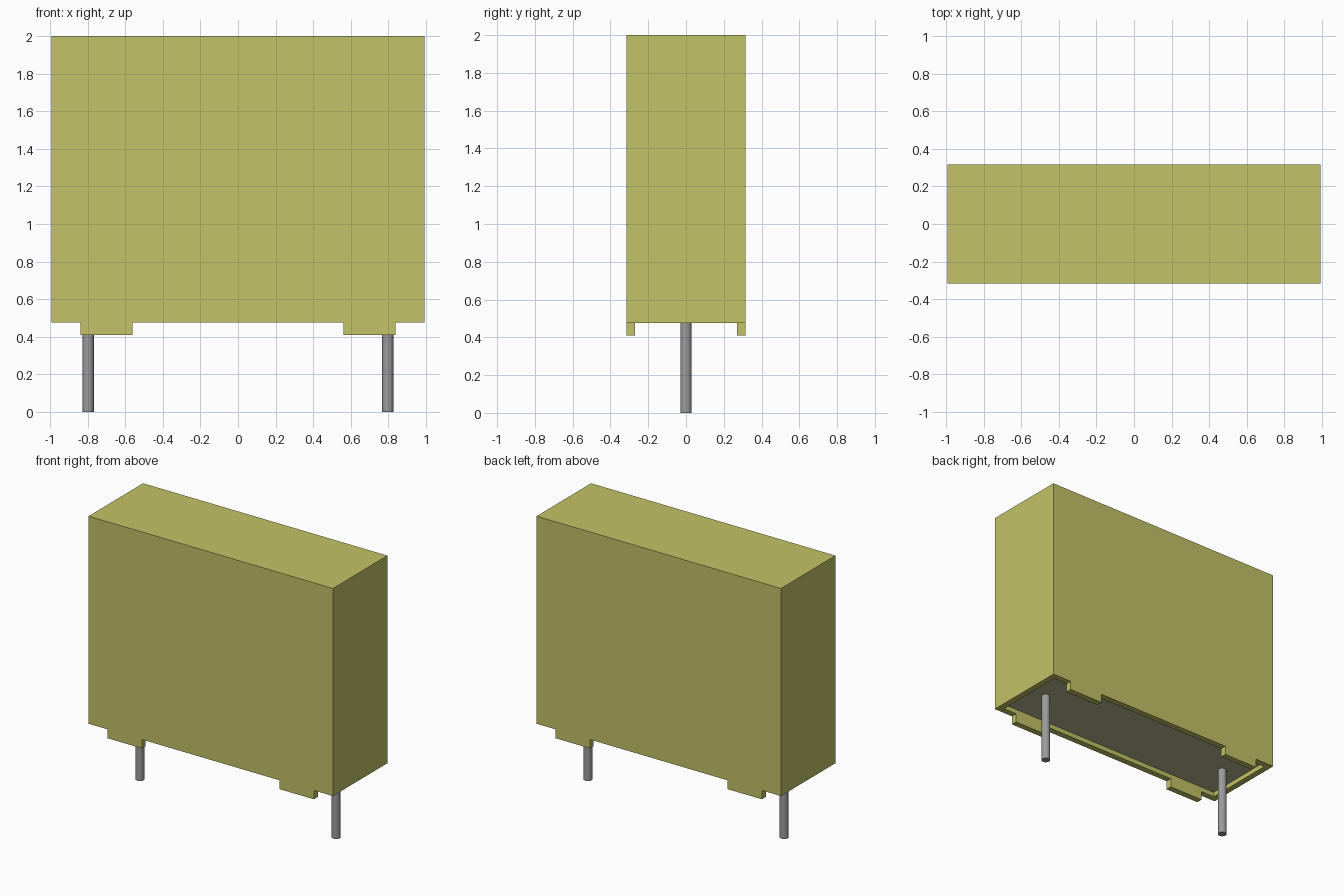
import bpy
import bmesh
from mathutils import Matrix

if "Cube" in bpy.data.objects:
    bpy.data.objects.remove(bpy.data.objects["Cube"], do_unlink=True)

HALF_X, HALF_Y, TOP = 0.993, 0.316, 2.0
RIM_Z, FOOT_Z, FILL_Z = 0.475, 0.41, 0.51
FOOT_IN, FOOT_OUT, WALL = 0.56, 0.838, 0.045
PIN_X, PIN_R = 0.797, 0.03


def material(name, rgb):
    m = bpy.data.materials.new(name)
    m.use_nodes = True
    m.diffuse_color = (*rgb, 1)
    m.node_tree.nodes["Principled BSDF"].inputs["Base Color"].default_value = (*rgb, 1)
    return m


def add_object(name, bm, *mats):
    bmesh.ops.recalc_face_normals(bm, faces=bm.faces)
    mesh = bpy.data.meshes.new(name)
    bm.to_mesh(mesh)
    bm.free()
    for m in mats:
        mesh.materials.append(m)
    ob = bpy.data.objects.new(name, mesh)
    bpy.context.collection.objects.link(ob)
    return ob


def activate(ob):
    bpy.ops.object.select_all(action='DESELECT')
    ob.select_set(True)
    bpy.context.view_layer.objects.active = ob


shell = material("olive yellow plastic", (0.54, 0.54, 0.135))
resin = material("pale olive resin", (0.485, 0.485, 0.296))
metal = material("grey metal", (0.33, 0.33, 0.33))

# Case: front outline with two feet, mirrored in x and extruded through the depth
half = [(FOOT_IN, RIM_Z), (FOOT_IN, FOOT_Z), (FOOT_OUT, FOOT_Z),
        (FOOT_OUT, RIM_Z), (HALF_X, RIM_Z), (HALF_X, TOP)]
outline = half + [(-x, z) for x, z in reversed(half)]
bm = bmesh.new()
face = bm.faces.new([bm.verts.new((x, -HALF_Y, z)) for x, z in outline])
ext = bmesh.ops.extrude_face_region(bm, geom=[face])
bmesh.ops.translate(bm, vec=(0, 2 * HALF_Y, 0),
                    verts=[v for v in ext["geom"] if isinstance(v, bmesh.types.BMVert)])
case = add_object("case", bm, shell, resin)

# Hollow out the underside, leaving thin walls
bm = bmesh.new()
bmesh.ops.create_cube(bm, size=1, matrix=Matrix.Translation((0, 0, FILL_Z - 0.15))
                      @ Matrix.Diagonal((2 * (HALF_X - WALL), 2 * (HALF_Y - WALL), 0.3, 1)))
cutter = add_object("cavity_cutter", bm, shell)
cutter.hide_render = True
activate(case)
mod = case.modifiers.new("cavity", 'BOOLEAN')
mod.operation = 'DIFFERENCE'
mod.solver = 'EXACT'
mod.object = cutter
bpy.ops.object.modifier_apply(modifier=mod.name)
bpy.data.objects.remove(cutter, do_unlink=True)

# Resin surface: the downward face at the cavity roof
for p in case.data.polygons:
    p.material_index = int(p.normal.z < -0.9 and abs(p.center.z - FILL_Z) < 0.01)

# Pins
for side, sign in (("left", 1), ("right", -1)):
    bm = bmesh.new()
    length = FILL_Z + 0.02
    bmesh.ops.create_cone(bm, cap_ends=True, segments=32, radius1=PIN_R, radius2=PIN_R,
                          depth=length,
                          matrix=Matrix.Translation((sign * PIN_X, 0, length / 2)))
    activate(add_object(side + "_pin", bm, metal))
    bpy.ops.object.shade_smooth_by_angle()
